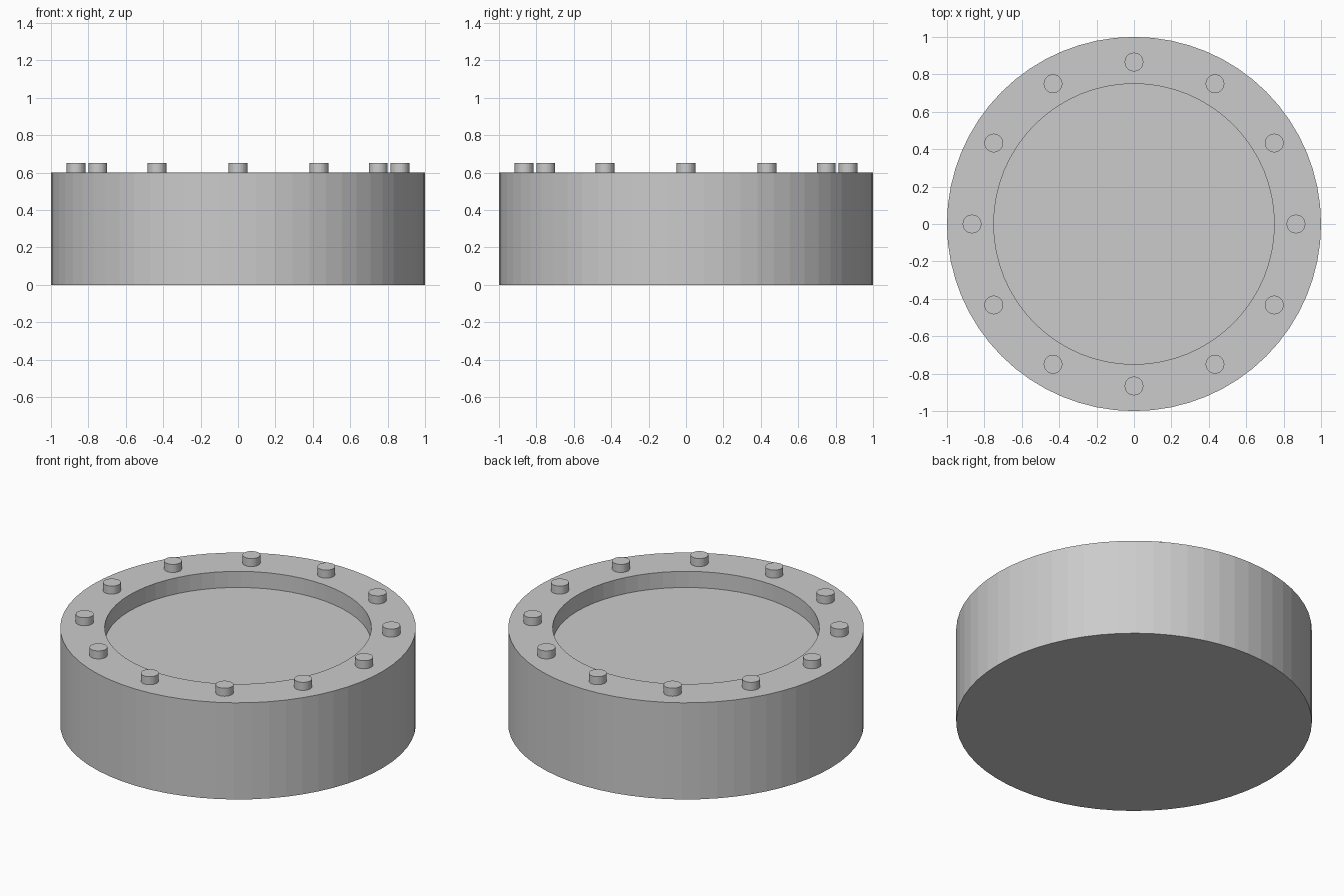
import bpy, bmesh, math

cube = bpy.data.objects.get("Cube")
if cube:
    bpy.data.objects.remove(cube, do_unlink=True)

grey = bpy.data.materials.new("plain grey")
grey.use_nodes = True
colour = (0.6, 0.6, 0.6, 1)
grey.diffuse_color = colour
grey.node_tree.nodes["Principled BSDF"].inputs["Base Color"].default_value = colour


def turned(name, profile, segments, location=(0, 0, 0)):
    """Solid of revolution; each profile point is (radius, height), ends are capped."""
    bm = bmesh.new()
    rings = []
    for r, z in profile:
        rings.append([bm.verts.new((r * math.cos(a), r * math.sin(a), z))
                      for a in (math.tau * i / segments for i in range(segments))])
    for low, high in zip(rings, rings[1:]):
        for i in range(segments):
            j = (i + 1) % segments
            bm.faces.new((low[i], low[j], high[j], high[i]))
    bm.faces.new(rings[0][::-1])
    bm.faces.new(rings[-1])
    mesh = bpy.data.meshes.new(name)
    bm.to_mesh(mesh)
    bm.free()
    mesh.materials.append(grey)
    obj = bpy.data.objects.new(name, mesh)
    obj.location = location
    bpy.context.collection.objects.link(obj)
    return obj


# Drum body with a shallow round recess in the top
turned("drum_body", [(1, 0), (1, 0.6), (0.75, 0.6), (0.75, 0.5)], 64)

# Ring of studs on the rim
for n in range(12):
    a = math.tau * n / 12
    turned(f"rim_stud_{n + 1}", [(0.05, 0.59), (0.05, 0.65)], 32,
           (0.866 * math.cos(a), 0.866 * math.sin(a), 0))
